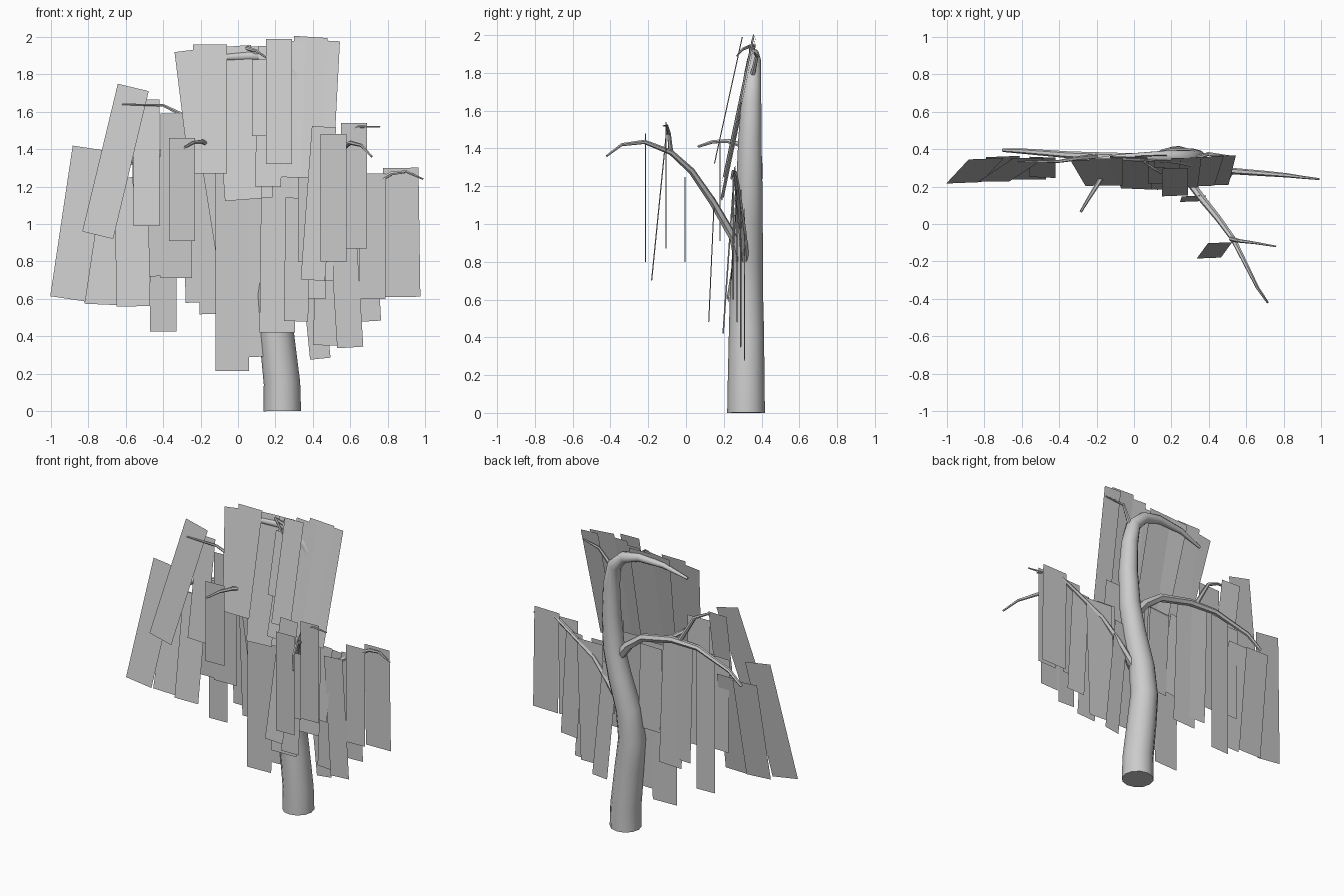
import bpy
import bmesh
from mathutils import Vector

default_cube = bpy.data.objects.get("Cube")
if default_cube:
    bpy.data.objects.remove(default_cube, do_unlink=True)


def make_material(name, value):
    material = bpy.data.materials.new(name)
    material.use_nodes = True
    colour = (value, value, value, 1)
    material.diffuse_color = colour
    material.node_tree.nodes["Principled BSDF"].inputs["Base Color"].default_value = colour
    return material


grey = make_material("plain grey", 0.6)


def add_limb(name, points, thick, thin, resolution=1, taper=1):
    """Tapered round limb along a path, as a mesh with closed ends."""
    curve = bpy.data.curves.new(name + "_path", "CURVE")
    curve.dimensions = "3D"
    curve.bevel_depth = 1
    curve.bevel_resolution = resolution
    curve.use_fill_caps = True
    spline = curve.splines.new("POLY")
    spline.points.add(len(points) - 1)
    last = len(points) - 1
    for i, (point, location) in enumerate(zip(spline.points, points)):
        point.co = (*location, 1)
        point.radius = thick + (thin - thick) * (i / last) ** taper
    helper = bpy.data.objects.new(name + "_path", curve)
    bpy.context.collection.objects.link(helper)
    bpy.context.view_layer.update()
    evaluated = helper.evaluated_get(bpy.context.evaluated_depsgraph_get())
    mesh = bpy.data.meshes.new_from_object(evaluated)
    bpy.data.objects.remove(helper, do_unlink=True)
    mesh.name = name
    mesh.materials.clear()
    mesh.materials.append(grey)
    limb = bpy.data.objects.new(name, mesh)
    bpy.context.collection.objects.link(limb)
    bpy.ops.object.select_all(action="DESELECT")
    limb.select_set(True)
    bpy.context.view_layer.objects.active = limb
    bpy.ops.object.shade_smooth_by_angle(angle=0.7)


def add_curtain(name, cards, y_top, lean=0, step=0.008):
    """Flat hanging cards: top x, top z, bottom x, bottom z, width.
    Lean is how far each card comes forward per unit of drop."""
    bm = bmesh.new()
    for i, (top_x, top_z, low_x, low_z, width) in enumerate(cards):
        y = y_top + (step * (i % 4 - 1.5) if len(cards) > 1 else 0)
        top = Vector((top_x, y, top_z))
        low = Vector((low_x, y - lean * (top_z - low_z), low_z))
        hang = low - top
        yaw = 0.04 * (i % 3 - 1)
        side = Vector((-hang.z, yaw * hang.z, hang.x)).normalized() * width / 2
        corners = (low - side, low + side, top + side, top - side)
        bm.faces.new([bm.verts.new(corner) for corner in corners])
    mesh = bpy.data.meshes.new(name)
    bm.to_mesh(mesh)
    bm.free()
    mesh.materials.append(grey)
    curtain = bpy.data.objects.new(name, mesh)
    bpy.context.collection.objects.link(curtain)


# Trunk, bending over at the crown and tapering to a tip
add_limb("trunk", [
    (.237, .318, 0), (.235, .318, .15), (.205, .32, .42), (.185, .32, .62),
    (.21, .325, .82), (.27, .33, 1.02), (.315, .335, 1.22), (.33, .338, 1.45),
    (.325, .345, 1.65), (.3, .352, 1.79), (.22, .36, 1.87), (.1, .36, 1.9),
    (-.08, .355, 1.89), (-.25, .34, 1.84)], .1, .008, 4, 1.4)

# Main branches
add_limb("right_side_branch", [
    (.3, .335, 1.13), (.2, .34, 1.26), (.08, .35, 1.35), (-.15, .36, 1.4),
    (-.35, .37, 1.4), (-.6, .39, 1.32), (-.7, .395, 1.24)], .035, .01)
add_limb("front_branch", [
    (.22, .3, .71), (.28, .25, .93), (.36, .14, 1.12), (.45, .03, 1.28),
    (.53, -.08, 1.38), (.6, -.22, 1.435), (.66, -.34, 1.42),
    (.715, -.42, 1.36)], .026, .006)
add_limb("left_side_branch", [
    (.21, .32, .73), (.38, .3, .95), (.5, .285, 1.08), (.7, .27, 1.2),
    (.82, .26, 1.27), (.9, .25, 1.28), (.99, .24, 1.24)], .024, .005)

# Twigs
add_limb("right_upper_twig", [
    (-.2, .36, 1.4), (-.31, .35, 1.59), (-.4, .335, 1.635),
    (-.62, .33, 1.64)], .016, .004)
add_limb("right_front_twig", [
    (-.12, .35, 1.4), (-.19, .22, 1.44), (-.24, .14, 1.435),
    (-.285, .065, 1.41)], .015, .007)
add_limb("front_twig", [
    (.52, -.08, 1.38), (.56, -.09, 1.48), (.64, -.1, 1.52),
    (.76, -.12, 1.52)], .013, .004)
add_limb("crown_left_twig", [
    (.31, .345, 1.76), (.4, .375, 1.89), (.53, .36, 1.91)], .016, .004)
add_limb("crown_front_twig", [
    (.2, .355, 1.87), (.05, .335, 1.94), (.1, .3, 1.925),
    (.15, .27, 1.89)], .014, .005)

# Crown cards, leaning forward at the bottom
add_curtain("crown_curtain", [
    (-.25, 1.93, -.17, 1.28, .18), (-.15, 1.96, -.15, 1.27, .18),
    (-.03, 1.95, .03, 1.13, .2), (.09, 1.95, .1, 1.14, .17),
    (.18, 1.95, .16, 1.2, .14), (.28, 1.98, .26, 1.25, .16),
    (.39, 2, .34, 1.25, .18), (.48, 1.98, .44, 1.22, .13)], .355, .21)
add_curtain("crown_front_curtain", [
    (.22, 1.99, .22, 1.32, .14), (.12, 1.88, .12, 1.47, .09)], .31, .22)

# Far right cards, splayed outwards
add_curtain("right_outer_curtain", [
    (-.79, 1.405, -.91, .6, .19), (-.56, 1.73, -.75, .94, .17),
    (-.49, 1.665, -.49, .99, .14), (-.7, 1.25, -.73, .57, .18),
    (-.57, 1.25, -.56, .56, .18)], .355, .16, .004)

# Cards hanging below the right branch
add_curtain("right_inner_curtain", [
    (-.33, 1.59, -.33, .71, .17), (-.15, 1.39, -.12, .52, .17),
    (-.24, 1.39, -.22, .58, .12), (-.4, 1.38, -.4, .425, .14),
    (-.49, 1.36, -.48, .72, .15)], .345)
add_curtain("right_near_curtain", [
    (-.03, 1.3, -.03, .215, .18), (.08, 1.3, .1, .29, .1),
    (-.12, 1.3, -.03, .73, .14), (.05, 1.28, .07, .7, .16)], .295, .01)
add_curtain("right_front_card", [(-.3, 1.46, -.3, .91, .14)], .18)

# Cards in front of the trunk
add_curtain("trunk_curtain", [
    (.22, 1.3, .21, .42, .19), (.37, 1.38, .39, .6, .16),
    (.46, 1.2, .44, .7, .14)], .27, .07)
add_curtain("trunk_front_card", [(.32, 1.14, .31, .48, .13)], .15, .045)

# Cards on both sides of the left branch
add_curtain("left_curtain", [
    (.72, 1.27, .72, .6, .14), (.87, 1.3, .88, .61, .19),
    (.53, 1.18, .5, .35, .2), (.36, 1.08, .44, .28, .11),
    (.55, 1.15, .6, .34, .14), (.66, 1.2, .7, .48, .13)], .28, 0, .02)

# Cards on the front branch
add_curtain("front_tip_card", [(.51, 1.48, .51, .8, .14)], -.215)
add_curtain("front_twig_card", [(.62, 1.54, .62, .87, .14)], -.105)
add_curtain("front_leaning_card", [(.46, 1.52, .4, .7, .13)], -.1, .1)
add_curtain("front_inner_card", [(.4, 1.25, .4, .8, .16)], -.005)
